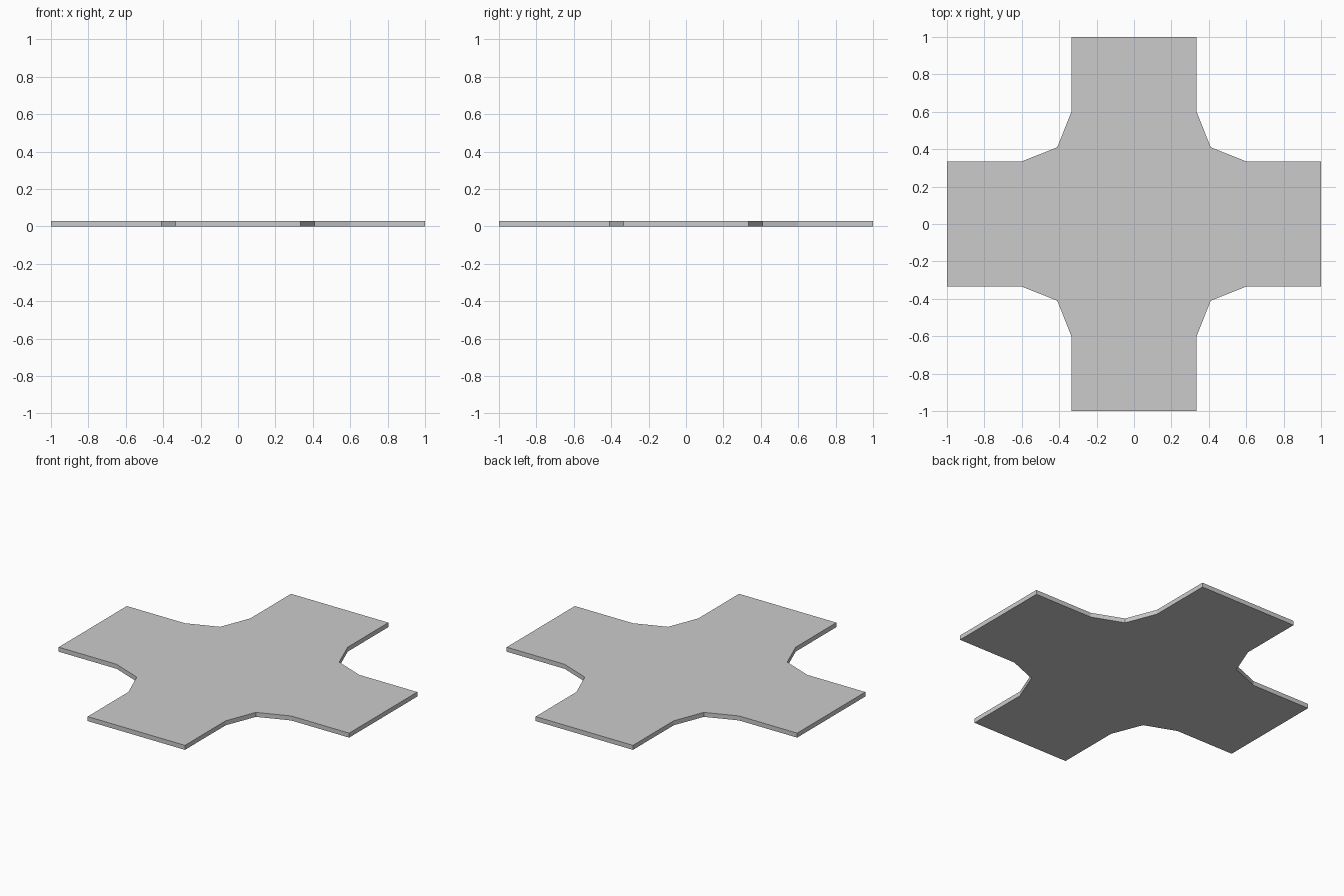
import bpy, bmesh
from mathutils import Matrix

if "Cube" in bpy.data.objects:
    bpy.data.objects.remove(bpy.data.objects["Cube"])

HEIGHT = 0.028
ARM = 0.335      # half width of each road arm
CHAMFER = 0.60   # where the corner flare starts
INNER = 0.41     # middle point of the corner flare

# Outline of one quarter, repeated around the centre
quarter = [(1, -ARM), (1, ARM), (CHAMFER, ARM), (INNER, INNER), (ARM, CHAMFER)]

bm = bmesh.new()
outline = []
for (cos, sin) in ((1, 0), (0, 1), (-1, 0), (0, -1)):
    for x, y in quarter:
        outline.append(bm.verts.new((x * cos - y * sin, x * sin + y * cos, 0)))
base = bm.faces.new(outline)

# Raise the outline into a thin slab
top = bmesh.ops.extrude_face_region(bm, geom=[base], use_keep_orig=True)
verts = [v for v in top["geom"] if isinstance(v, bmesh.types.BMVert)]
bmesh.ops.translate(bm, verts=verts, vec=(0, 0, HEIGHT))
bmesh.ops.recalc_face_normals(bm, faces=bm.faces)

mesh = bpy.data.meshes.new("crossroad_slab")
bm.to_mesh(mesh)
bm.free()
slab = bpy.data.objects.new("crossroad_slab", mesh)
bpy.context.collection.objects.link(slab)
